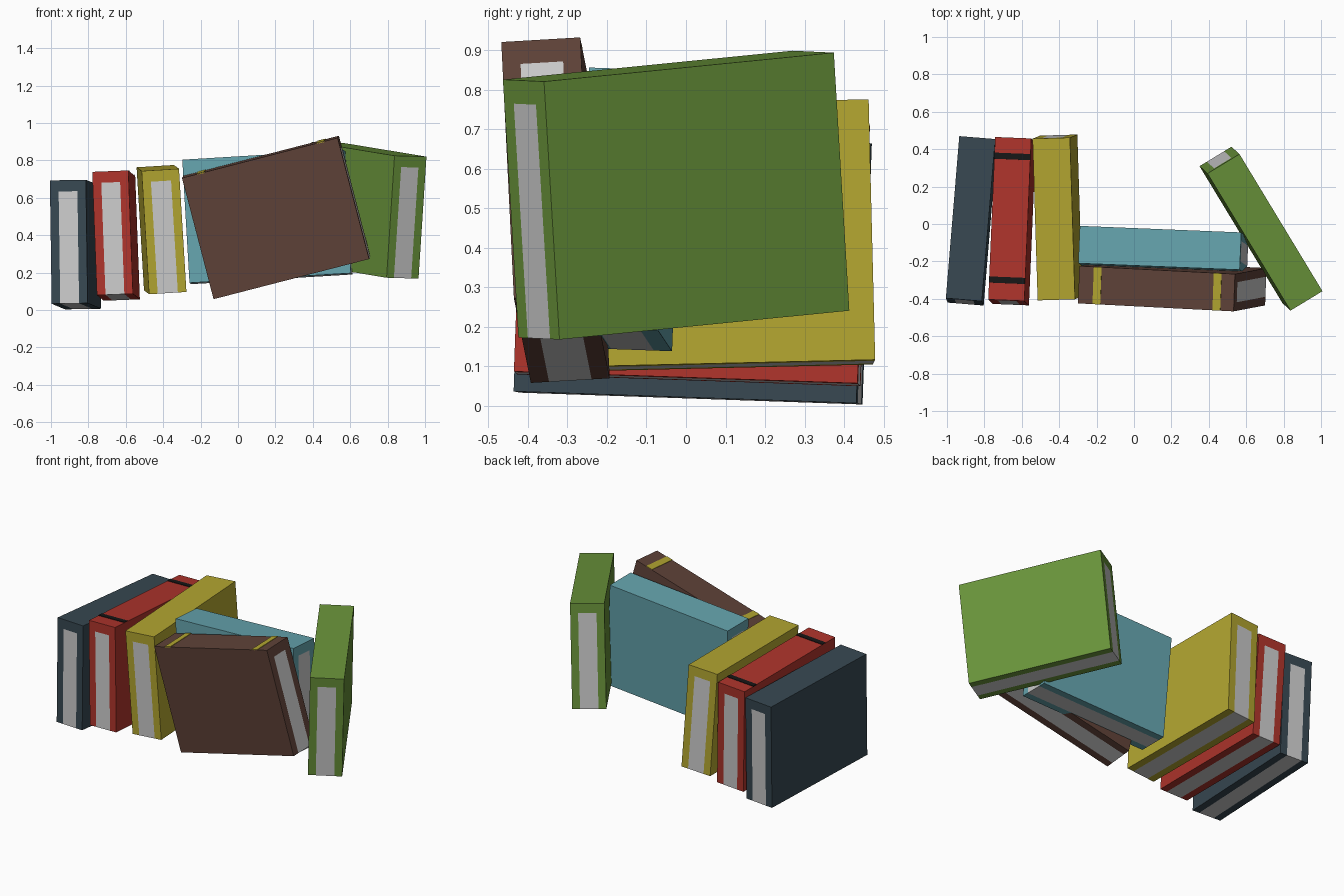
import bpy, bmesh
from mathutils import Vector, Matrix

if "Cube" in bpy.data.objects:
    bpy.data.objects.remove(bpy.data.objects["Cube"])

COVER, SPINE = 0.046, 0.06   # board and spine thickness


def paint(name, rgb):
    mat = bpy.data.materials.new(name)
    mat.diffuse_color = (*rgb, 1)
    mat.use_nodes = True
    mat.node_tree.nodes["Principled BSDF"].inputs["Base Color"].default_value = mat.diffuse_color
    return mat


def extrude_profile(name, pts, y0, y1, frame, mat=None):
    """Extrude a closed (x, z) outline along the local y axis."""
    bm = bmesh.new()
    face = bm.faces.new([bm.verts.new((x, y0, z)) for x, z in pts])
    new = bmesh.ops.extrude_face_region(bm, geom=[face])["geom"]
    verts = [g for g in new if isinstance(g, bmesh.types.BMVert)]
    bmesh.ops.translate(bm, verts=verts, vec=(0, y1 - y0, 0))
    bmesh.ops.recalc_face_normals(bm, faces=bm.faces[:])
    mesh = bpy.data.meshes.new(name)
    bm.to_mesh(mesh)
    bm.free()
    ob = bpy.data.objects.new(name, mesh)
    ob.matrix_world = frame
    if mat:
        mesh.materials.append(mat)
    bpy.context.collection.objects.link(ob)
    return ob


def rect(x0, x1, z0, z1):
    return [(x0, z0), (x1, z0), (x1, z1), (x0, z1)]


def book(name, color, center, along, up, size, band=None):
    """Book resting on its fore-edge: local y runs along the spine, z points to the spine."""
    y = Vector(along).normalized()
    x = y.cross(Vector(up)).normalized()
    z = x.cross(y)
    frame = Matrix((x, y, z)).transposed().to_4x4()
    frame.translation = center
    length, width, thick = size
    a, h, w = thick / 2, length / 2, width / 2
    b, s = a - COVER, w - SPINE
    # wrap-around cover: two boards joined by the spine
    outline = [(-a, -w), (-b, -w), (-b, s), (b, s), (b, -w), (a, -w), (a, w), (-a, w)]
    extrude_profile(name + "_cover", outline, -h, h, frame, paint(name + "_cover", color))
    # page block
    extrude_profile(name + "_pages", rect(-b, b, -w, s), -h, h, frame)
    # raised bands across the spine
    if band:
        rgb, bw = band
        mat = paint(name + "_band", rgb)
        for i, c in enumerate((-0.328, 0.335)):
            extrude_profile(f"{name}_band_{i + 1}", rect(-a, a, w - 0.004, w + 0.003),
                            c - bw / 2, c + bw / 2, frame, mat)


# three books side by side on the left
book("navy_book", (0.038, 0.064, 0.083), (-0.869, 0.017, 0.350),
     (0.072, 0.87, -0.03), (-0.01, 0.02, 0.66), (0.87, 0.66, 0.193))
book("red_book", (0.42, 0.034, 0.024), (-0.652, 0.015, 0.398),
     (0.037, 0.87, -0.03), (-0.025, 0.02, 0.66), (0.87, 0.66, 0.193),
     band=((0.008, 0.008, 0.008), 0.033))
book("yellow_book", (0.45, 0.38, 0.03), (-0.409, 0.035, 0.430),
     (-0.027, 0.86, 0.02), (-0.04, -0.015, 0.66), (0.865, 0.66, 0.2))

# two books turned sideways in the middle
book("teal_book", (0.13, 0.37, 0.42), (0.157, -0.140, 0.497),
     (0.865, -0.035, 0.052), (-0.035, 0.025, 0.66), (0.865, 0.66, 0.2))
book("brown_book", (0.115, 0.055, 0.04), (0.2045, -0.330, 0.495),
     (0.834, -0.043, 0.215), (-0.185, -0.032, 0.66), (0.86, 0.67, 0.2),
     band=((0.45, 0.38, 0.03), 0.043))

# tilted book on the right
book("green_book", (0.14, 0.29, 0.042), (0.679, -0.025, 0.533),
     (-0.444, 0.733, 0.073), (0.04, -0.035, 0.65), (0.86, 0.655, 0.2))
